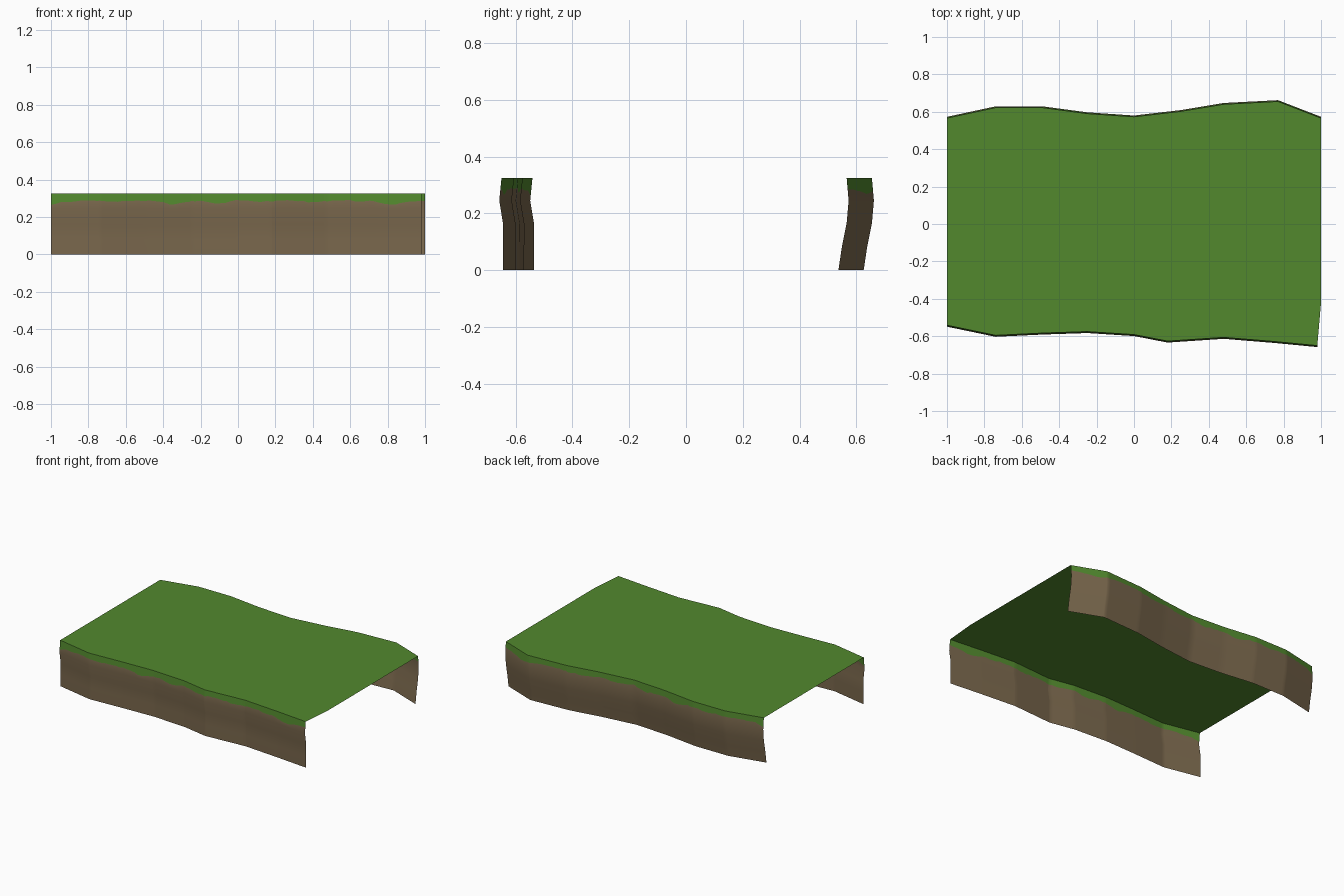
import bpy, bmesh, random

if "Cube" in bpy.data.objects:
    bpy.data.objects.remove(bpy.data.objects["Cube"])

random.seed(4)
H = 0.325

# Edge lines of the ground sheet seen from above (x, y)
FRONT = [(-1, -0.541), (-0.74, -0.595), (-0.49, -0.583), (-0.25, -0.575), (0, -0.591),
         (0.18, -0.626), (0.48, -0.606), (0.75, -0.628), (0.98, -0.65)]
BACK = [(-1, 0.566), (-0.74, 0.622), (-0.49, 0.622), (-0.25, 0.59), (0, 0.573),
        (0.25, 0.602), (0.48, 0.64), (0.77, 0.655), (1, 0.566)]
# Bank profiles: (z, y offset from the top edge), top to bottom
FRONT_PROFILE = [(H, 0), (0.245, -0.008), (0.16, 0.006), (0.08, 0.005), (0, 0.005)]
BACK_PROFILE = [(H, 0), (0.245, 0.007), (0.165, 0), (0.08, -0.017), (0, -0.029)]
# Lower limit of the grass fringe along x
FRINGE = [(-1, 0.266), (-0.94, 0.283), (-0.75, 0.288), (-0.6, 0.282), (-0.48, 0.288),
          (-0.34, 0.267), (-0.24, 0.288), (-0.09, 0.27), (0, 0.29), (0.14, 0.282),
          (0.25, 0.291), (0.38, 0.28), (0.55, 0.289), (0.72, 0.285), (0.81, 0.267),
          (0.93, 0.28), (1, 0.286)]


def material(name, rgb):
    m = bpy.data.materials.new(name)
    m.diffuse_color = (*rgb, 1)
    m.use_nodes = True
    m.node_tree.nodes["Principled BSDF"].inputs["Base Color"].default_value = m.diffuse_color
    return m


grass = material("grass green", (0.084, 0.246, 0.027))
soil = material("soil brown", (0.192, 0.136, 0.073))


def lerp(points, t):
    for (a, va), (b, vb) in zip(points, points[1:]):
        if t <= b:
            return va + (vb - va) * (t - a) / (b - a)
    return points[-1][1]


def finish(name, bm, smooth):
    me = bpy.data.meshes.new(name)
    bm.to_mesh(me)
    bm.free()
    me.materials.append(grass)
    me.materials.append(soil)
    ob = bpy.data.objects.new(name, me)
    bpy.context.collection.objects.link(ob)
    for p in me.polygons:
        p.use_smooth = smooth
    return ob


def bank(name, edge, profile, flip):
    """Wavy wall under one edge; ragged grass row on top, soil below."""
    bm = bmesh.new()
    x0, x1 = edge[0][0], edge[-1][0]
    xs = sorted({x for x, _ in edge} | {round(x0 + (x1 - x0) * i / 72, 4) for i in range(73)})
    by_z = profile[::-1]
    columns = []
    for x in xs:
        fringe = lerp(FRINGE, x) + random.uniform(-0.004, 0.004)
        zs = [H, fringe] + [z for z, _ in profile[1:]]
        columns.append([bm.verts.new((x, lerp(edge, x) + lerp(by_z, z), z)) for z in zs])
    for a, b in zip(columns, columns[1:]):
        for r in range(len(a) - 1):
            quad = [a[r], a[r + 1], b[r + 1], b[r]]
            f = bm.faces.new(quad[::-1] if flip else quad)
            f.material_index = 0 if r == 0 else 1
    return finish(name, bm, True)


# Flat grass sheet
bm = bmesh.new()
outline = FRONT + [(1, -0.42)] + BACK[::-1]
face = bm.faces.new([bm.verts.new((x, y, H)) for x, y in outline])
bmesh.ops.triangulate(bm, faces=[face])
finish("grass_top", bm, False)

# Front and back earth banks (ends and underside stay open)
bank("front_bank", FRONT, FRONT_PROFILE, False)
bank("back_bank", BACK, BACK_PROFILE, True)
